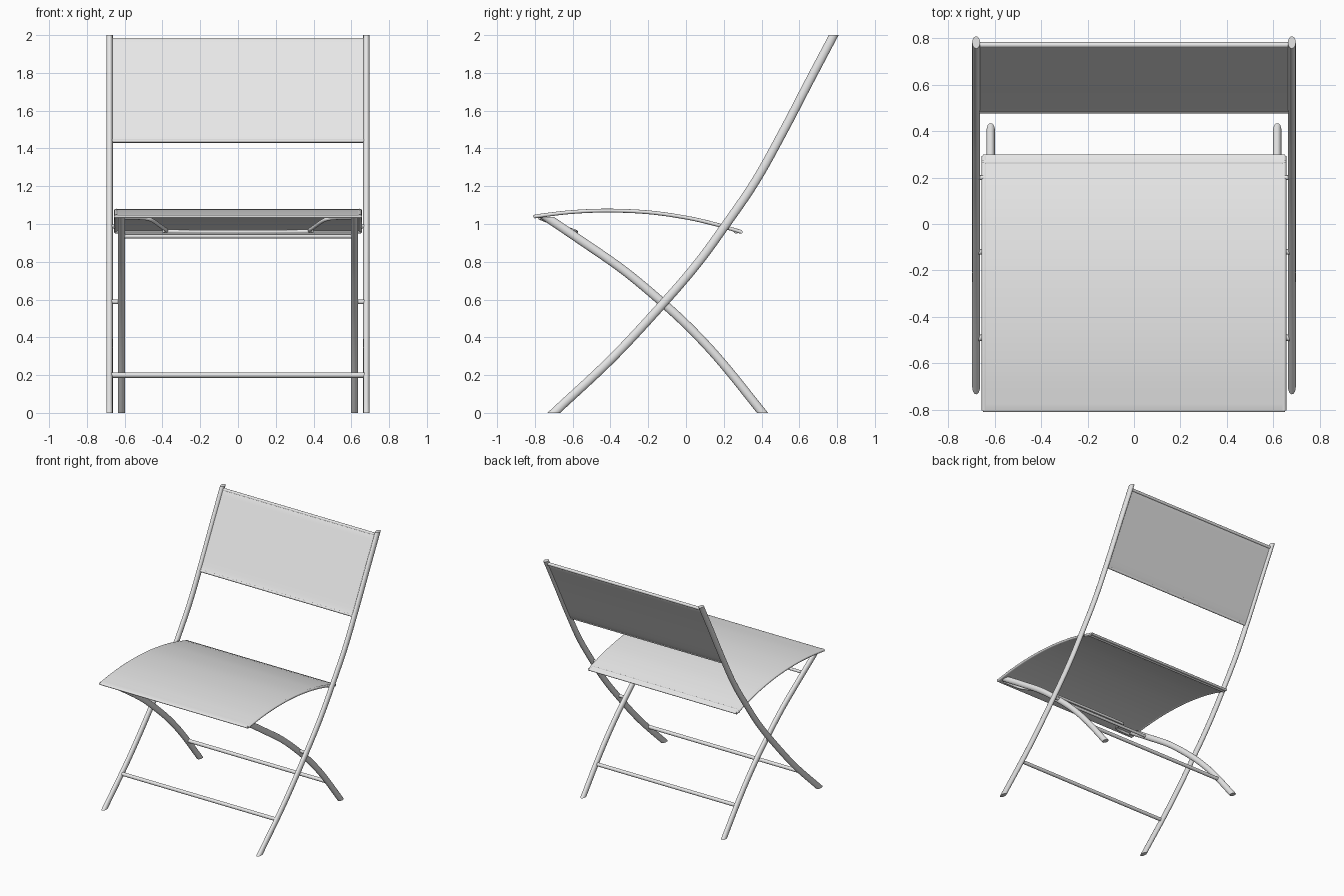
import bpy
import bmesh
from math import sin, cos, pi
from mathutils import Vector

if "Cube" in bpy.data.objects:
    bpy.data.objects.remove(bpy.data.objects["Cube"])

grey = bpy.data.materials.new("light_grey")
grey.use_nodes = True
grey.diffuse_color = (0.8, 0.8, 0.8, 1)
grey.node_tree.nodes["Principled BSDF"].inputs["Base Color"].default_value = (0.8, 0.8, 0.8, 1)

X, Z = Vector((1, 0, 0)), Vector((0, 0, 1))


def smooth_path(points, steps=6):
    """Catmull-Rom curve through the points."""
    p = [Vector(q) for q in points]
    p = [2 * p[0] - p[1]] + p + [2 * p[-1] - p[-2]]
    path = []
    for a, b, c, d in zip(p, p[1:], p[2:], p[3:]):
        for i in range(steps):
            t = i / steps
            path.append(0.5 * (2 * b + (c - a) * t + (2 * a - 5 * b + 4 * c - d) * t**2
                               + (3 * b - a - 3 * c + d) * t**3))
    return path + [p[-2]]


def side_path(x, yz):
    return smooth_path([(x, y, z) for y, z in yz])


def loft(name, rings):
    """Skin closed rings and cap both ends."""
    bm = bmesh.new()
    loops = [[bm.verts.new(v) for v in ring] for ring in rings]
    n = len(loops[0])
    for a, b in zip(loops, loops[1:]):
        for i in range(n):
            j = (i + 1) % n
            bm.faces.new((a[i], a[j], b[j], b[i]))
    bm.faces.new(loops[0])
    bm.faces.new(loops[-1])
    bmesh.ops.recalc_face_normals(bm, faces=bm.faces)
    mesh = bpy.data.meshes.new(name)
    bm.to_mesh(mesh)
    bm.free()
    mesh.materials.append(grey)
    obj = bpy.data.objects.new(name, mesh)
    bpy.context.collection.objects.link(obj)
    bpy.ops.object.select_all(action="DESELECT")
    bpy.context.view_layer.objects.active = obj
    obj.select_set(True)
    bpy.ops.object.shade_smooth_by_angle(angle=0.7)


def tangents(path):
    last = len(path) - 1
    return [(path[min(i + 1, last)] - path[max(i - 1, 0)]).normalized() for i in range(last + 1)]


def tube(name, path, side, r_side, r_flat, level_ends=False, sides=16):
    """Sweep an ellipse along a planar path; level_ends cuts the ends horizontally."""
    rings = []
    for i, (p, t) in enumerate(zip(path, tangents(path))):
        normal = side.cross(t)
        if level_ends and i in (0, len(path) - 1):
            normal = Vector((0, -1 / t.z, 0))
        rings.append([p + side * r_side * cos(2 * pi * k / sides)
                      + normal * r_flat * sin(2 * pi * k / sides) for k in range(sides)])
    loft(name, rings)


def panel(name, path, half_width, r):
    """Bent sheet with rounded front and back edges, spanning x."""
    t = tangents(path)
    n = [X.cross(d) for d in t]
    outline = [p + m * r for p, m in zip(path, n)]
    outline += [path[-1] + n[-1] * r * cos(pi * k / 6) + t[-1] * r * sin(pi * k / 6) for k in range(1, 6)]
    outline += [p - m * r for p, m in zip(reversed(path), reversed(n))]
    outline += [path[0] - n[0] * r * cos(pi * k / 6) - t[0] * r * sin(pi * k / 6) for k in range(1, 6)]
    loft(name, [[v + X * s * half_width for v in outline] for s in (-1, 1)])


def bar(name, x0, x1, y, z, r):
    tube(name, [Vector((x0, y, z)), Vector((x1, y, z))], Z, r, r)


# Crossing legs, with pivots where they meet each other and the seat
back_leg = [(-0.70, 0), (-0.39, 0.29), (-0.12, 0.58), (0.06, 0.79), (0.21, 0.995),
            (0.37, 1.23), (0.52, 1.5), (0.65, 1.75), (0.782, 2)]
seat_leg = [(-0.74, 1.037), (-0.56, 0.915), (-0.33, 0.755), (-0.12, 0.58),
            (0.04, 0.43), (0.2, 0.255), (0.405, 0)]
for s, label in ((1, "left"), (-1, "right")):
    tube(label + "_back_leg", side_path(s * 0.68, back_leg), X, 0.017, 0.023, True)
    tube(label + "_seat_leg", side_path(s * 0.617, seat_leg), X, 0.018, 0.023, True)
    bar(label + "_leg_pivot", s * 0.62, s * 0.68, -0.12, 0.588, 0.012)
    bar(label + "_seat_pivot", s * 0.645, s * 0.68, 0.2, 0.987, 0.01)

# Cross bars
bar("front_foot_bar", -0.68, 0.68, -0.49, 0.2, 0.014)
bar("rear_foot_bar", -0.617, 0.617, 0.245, 0.2, 0.014)
bar("upper_leg_bar", -0.617, 0.617, -0.59, 0.935, 0.011)

# Seat sheet with its edge rails and rear rod
seat = [(-0.802, 1.04), (-0.62, 1.062), (-0.42, 1.071), (-0.2, 1.062),
        (0, 1.034), (0.15, 1.0), (0.292, 0.958)]
panel("seat", side_path(0, seat), 0.65, 0.008)
for s, label in ((1, "left"), (-1, "right")):
    tube(label + "_seat_rail", side_path(s * 0.645, seat), X, 0.011, 0.01)
bar("rear_seat_rod", -0.65, 0.65, 0.265, 0.963, 0.014)

# Bent stop rod under the front of the seat
stop = [(0.6, -0.775, 1.033), (0.5, -0.77, 1.031), (0.45, -0.735, 1.017),
        (0.38, -0.61, 0.969), (0.33, -0.585, 0.96)]
stop = stop + [(-x, y, z) for x, y, z in reversed(stop)]
tube("stop_rod", smooth_path(stop, 4), X.cross(Vector((0, 0.19, -0.073))).normalized(), 0.01, 0.01)

# Backrest sheet with top and bottom rods
back = [(0.484, 1.438), (0.52, 1.5), (0.65, 1.75), (0.77, 1.976)]
panel("backrest", side_path(0, back), 0.668, 0.008)
bar("backrest_top_rod", -0.67, 0.67, 0.771, 1.974, 0.012)
bar("backrest_bottom_rod", -0.67, 0.67, 0.485, 1.44, 0.01)
